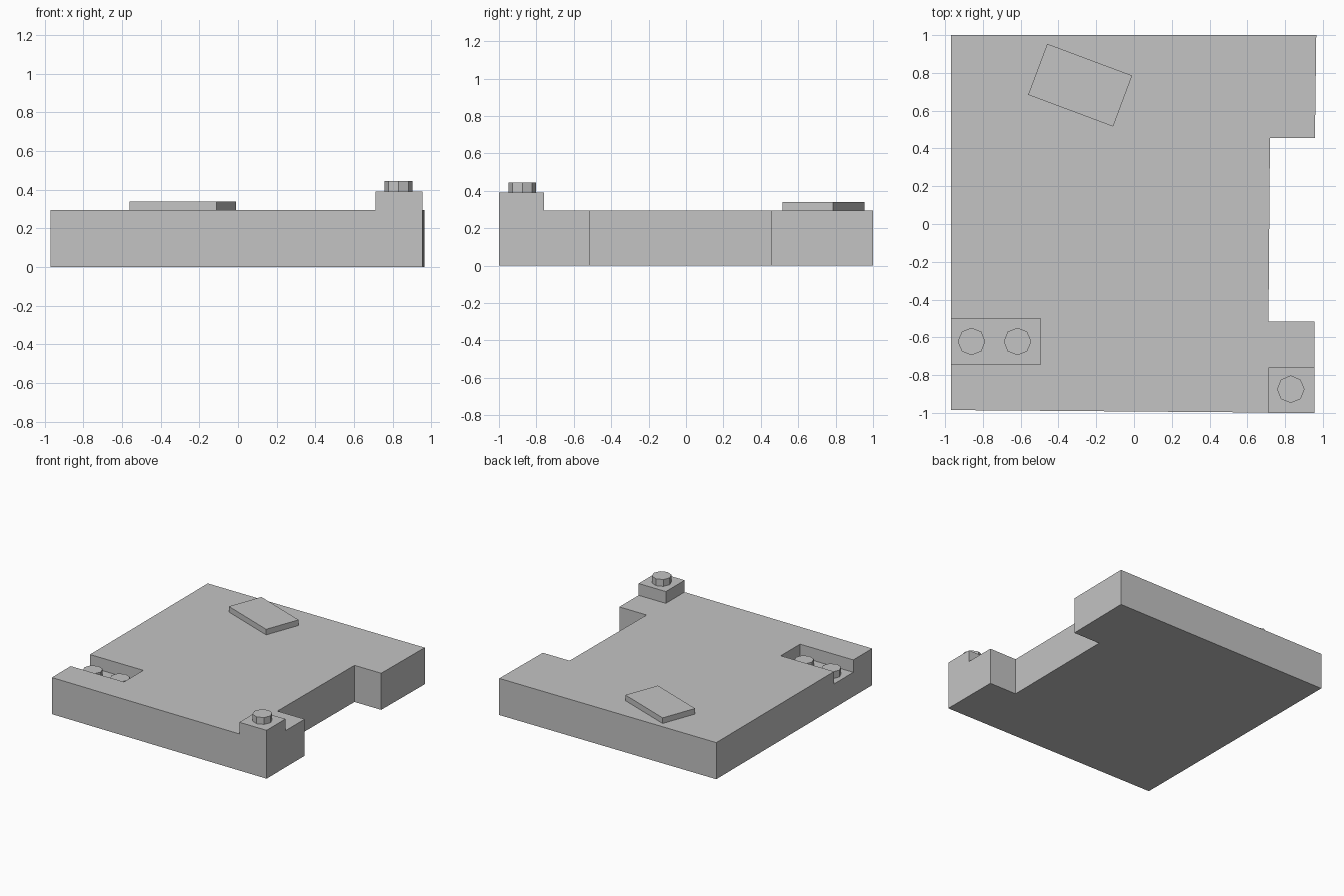
import bpy, bmesh
from math import radians
from mathutils import Matrix

default_cube = bpy.data.objects.get("Cube")
if default_cube:
    bpy.data.objects.remove(default_cube, do_unlink=True)

# Single flat colour
grey = bpy.data.materials.new("plain_grey")
grey.use_nodes = True
grey.diffuse_color = (0.55, 0.55, 0.55, 1)
grey.node_tree.nodes["Principled BSDF"].inputs["Base Color"].default_value = grey.diffuse_color


def finish(name, bm):
    bmesh.ops.recalc_face_normals(bm, faces=bm.faces)
    mesh = bpy.data.meshes.new(name)
    bm.to_mesh(mesh)
    bm.free()
    mesh.materials.append(grey)
    obj = bpy.data.objects.new(name, mesh)
    bpy.context.collection.objects.link(obj)
    return obj


def prism(name, outline, z0, z1):
    bm = bmesh.new()
    face = bm.faces.new([bm.verts.new((x, y, z0)) for x, y in outline])
    top = bmesh.ops.extrude_face_region(bm, geom=[face], use_keep_orig=True)
    verts = [g for g in top["geom"] if isinstance(g, bmesh.types.BMVert)]
    bmesh.ops.translate(bm, verts=verts, vec=(0, 0, z1 - z0))
    return finish(name, bm)


def block(name, x0, x1, y0, y1, z0, z1):
    return prism(name, [(x0, y0), (x1, y0), (x1, y1), (x0, y1)], z0, z1)


def stud(name, x, y, z0, z1):
    bm = bmesh.new()
    bmesh.ops.create_cone(bm, cap_ends=True, segments=8, radius1=0.073, radius2=0.073,
                          depth=z1 - z0, matrix=Matrix.Translation((x, y, (z0 + z1) / 2)))
    return finish(name, bm)


TOP, FLOOR = 0.295, 0.195

# Slab with a wide bay in its left side
slab = prism("slab", [(-0.97, -0.985), (0.955, -1), (0.955, -0.515), (0.712, -0.515),
                      (0.72, 0.455), (0.958, 0.455), (0.965, 1), (-0.97, 1)], 0, TOP)

# Open recess near the front right corner
cutter = block("recess_cutter", -1.1, -0.495, -0.745, -0.5, FLOOR, 0.5)
cutter.hide_render = True
cut = slab.modifiers.new("recess", 'BOOLEAN')
cut.operation = 'DIFFERENCE'
cut.solver = 'EXACT'
cut.object = cutter
bpy.context.view_layer.objects.active = slab
bpy.ops.object.modifier_apply(modifier=cut.name)
bpy.data.objects.remove(cutter, do_unlink=True)

# Raised corner block and the octagonal studs
block("corner_block", 0.712, 0.955, -1, -0.76, TOP - 0.02, 0.39)
stud("corner_stud", 0.83, -0.875, 0.38, 0.445)
for i, x in enumerate((-0.86, -0.617)):
    stud(f"recess_stud_{i + 1}", x, -0.622, FLOOR - 0.01, FLOOR + 0.055)

# Loose tilted plate on top
plate = block("tilted_plate", -0.24, 0.24, -0.144, 0.144, TOP - 0.01, 0.34)
plate.data.transform(Matrix.Translation((-0.285, 0.735, 0)) @ Matrix.Rotation(radians(-20.5), 4, 'Z'))
